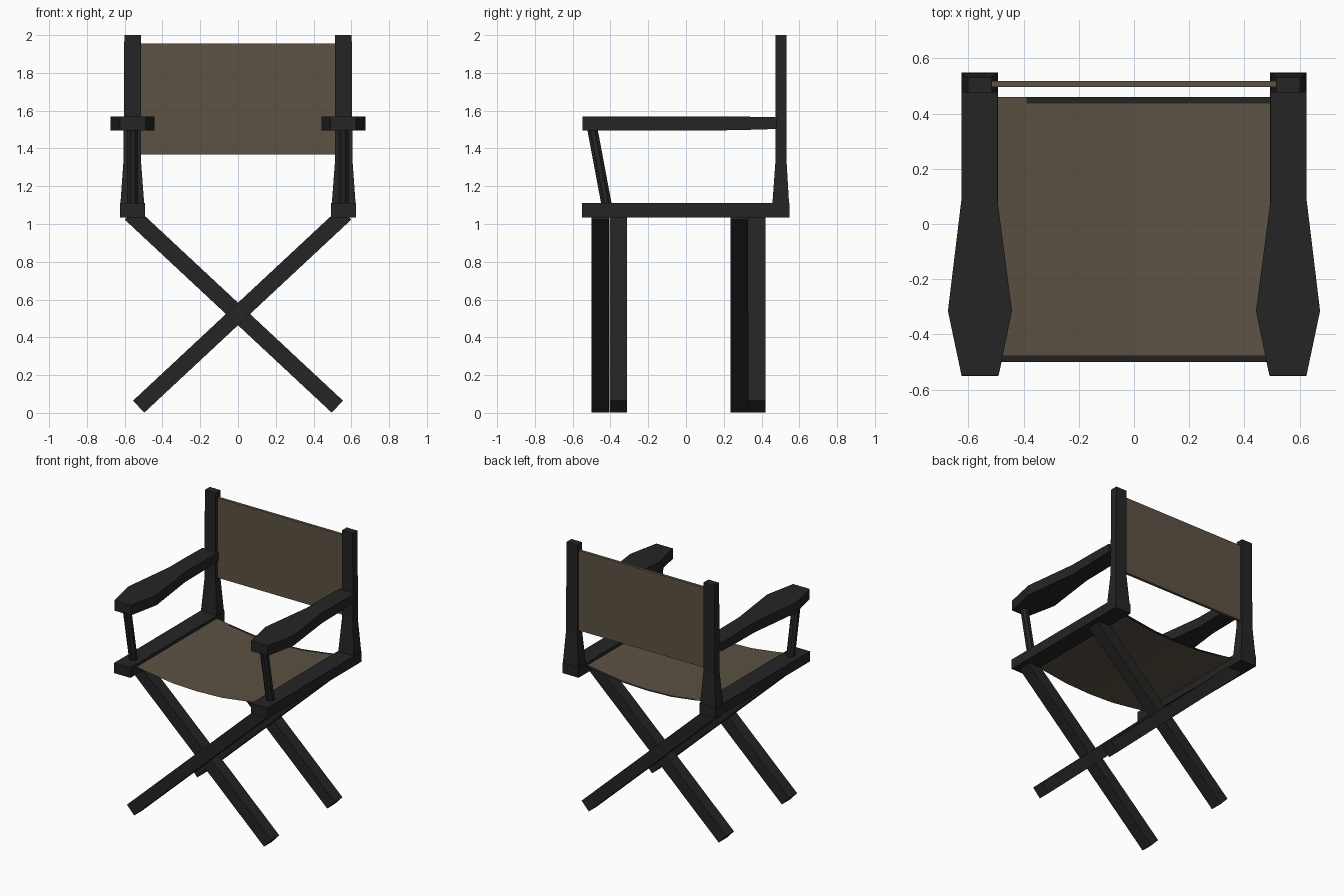
import bpy, bmesh, math
from mathutils import Vector

if "Cube" in bpy.data.objects:
    bpy.data.objects.remove(bpy.data.objects["Cube"])


def material(name, rgb):
    m = bpy.data.materials.new(name)
    m.diffuse_color = (*rgb, 1)
    m.use_nodes = True
    m.node_tree.nodes["Principled BSDF"].inputs["Base Color"].default_value = m.diffuse_color
    return m


BLACK = material("black wood", (0.018, 0.018, 0.018))
FABRIC = material("brown canvas", (0.106, 0.084, 0.057))


def finish(name, bm, *mats):
    bmesh.ops.recalc_face_normals(bm, faces=bm.faces)
    me = bpy.data.meshes.new(name)
    bm.to_mesh(me)
    bm.free()
    for m in mats:
        me.materials.append(m)
    ob = bpy.data.objects.new(name, me)
    bpy.context.collection.objects.link(ob)
    return ob


def loft(name, rings, mat):
    """Skin between matching rings of points and cap both ends."""
    bm = bmesh.new()
    vs = [[bm.verts.new(p) for p in r] for r in rings]
    n = len(vs[0])
    for a, b in zip(vs, vs[1:]):
        for i in range(n):
            j = (i + 1) % n
            bm.faces.new((a[i], a[j], b[j], b[i]))
    bm.faces.new(vs[0])
    bm.faces.new(vs[-1])
    return finish(name, bm, mat)


def ring_z(s, x0, x1, y0, y1, z):
    return [(s*x0, y0, z), (s*x1, y0, z), (s*x1, y1, z), (s*x0, y1, z)]


def ring_y(s, x0, x1, z0, z1, y):
    return [(s*x0, y, z0), (s*x1, y, z0), (s*x1, y, z1), (s*x0, y, z1)]


for s, side in ((1, "right"), (-1, "left")):
    # seat rail
    loft(side + "_seat_rail", [ring_y(s, 0.492, 0.625, 1.035, 1.11, y)
                               for y in (-0.55, 0.548)], BLACK)
    # tapered back post
    loft(side + "_back_post", [
        ring_z(s, 0.496, 0.623, 0.457, 0.546, 1.10),
        ring_z(s, 0.514, 0.606, 0.474, 0.532, 1.34),
        ring_z(s, 0.514, 0.602, 0.474, 0.531, 2.0)], BLACK)
    # paddle-shaped armrest
    loft(side + "_armrest", [
        ring_y(s, 0.49, 0.625, 1.495, 1.57, -0.548),
        ring_y(s, 0.442, 0.674, 1.495, 1.57, -0.315),
        ring_y(s, 0.495, 0.625, 1.495, 1.57, 0.09),
        ring_y(s, 0.495, 0.625, 1.497, 1.569, 0.28),
        ring_y(s, 0.495, 0.625, 1.503, 1.565, 0.478)], BLACK)
    # slanted arm support
    loft(side + "_arm_support", [
        [(s*0.558 + 0.03*math.cos(a), y + 0.03*math.sin(a), z)
         for a in [math.tau*(k + 0.5)/8 for k in range(8)]]
        for y, z in ((-0.42, 1.10), (-0.495, 1.50))], BLACK)
    # crossed legs, front and back
    top, foot = Vector((s*0.57, 0, 1.055)), Vector((-s*0.526, 0, 0.033))
    d = (top - foot).normalized()
    w = Vector((-d.z, 0, d.x)) * 0.0435
    for place, ystart in (("front", -0.5), ("back", 0.235)):
        y0 = ystart + (0 if s > 0 else 0.094)
        a, b = Vector((0, y0, 0)), Vector((0, y0 + 0.093, 0))
        loft(f"{place}_{side}_leg",
             [[p - w + a, p + w + a, p + w + b, p - w + b]
              for p in (foot, top)], BLACK)

# sagging canvas seat, a thin sheet with a dark hem along the back
bm = bmesh.new()
profile = [(-0.5, 1.09), (-0.39, 1.072), (-0.2, 1.047), (0, 1.04),
           (0.2, 1.047), (0.39, 1.072), (0.5, 1.09)]
rows = [[bm.verts.new((x, y, z)) for x, z in profile]
        for y in (-0.478, 0.437, 0.46)]
for r in range(2):
    for i in range(len(profile) - 1):
        f = bm.faces.new((rows[r][i], rows[r][i+1],
                          rows[r+1][i+1], rows[r+1][i]))
        f.material_index = 1 if r == 1 and i > 0 else 0
finish("seat", bm, FABRIC, BLACK)

# canvas backrest
loft("backrest", [ring_z(1, -0.52, 0.52, 0.497, 0.518, z)
                  for z in (1.367, 1.955)], FABRIC)
